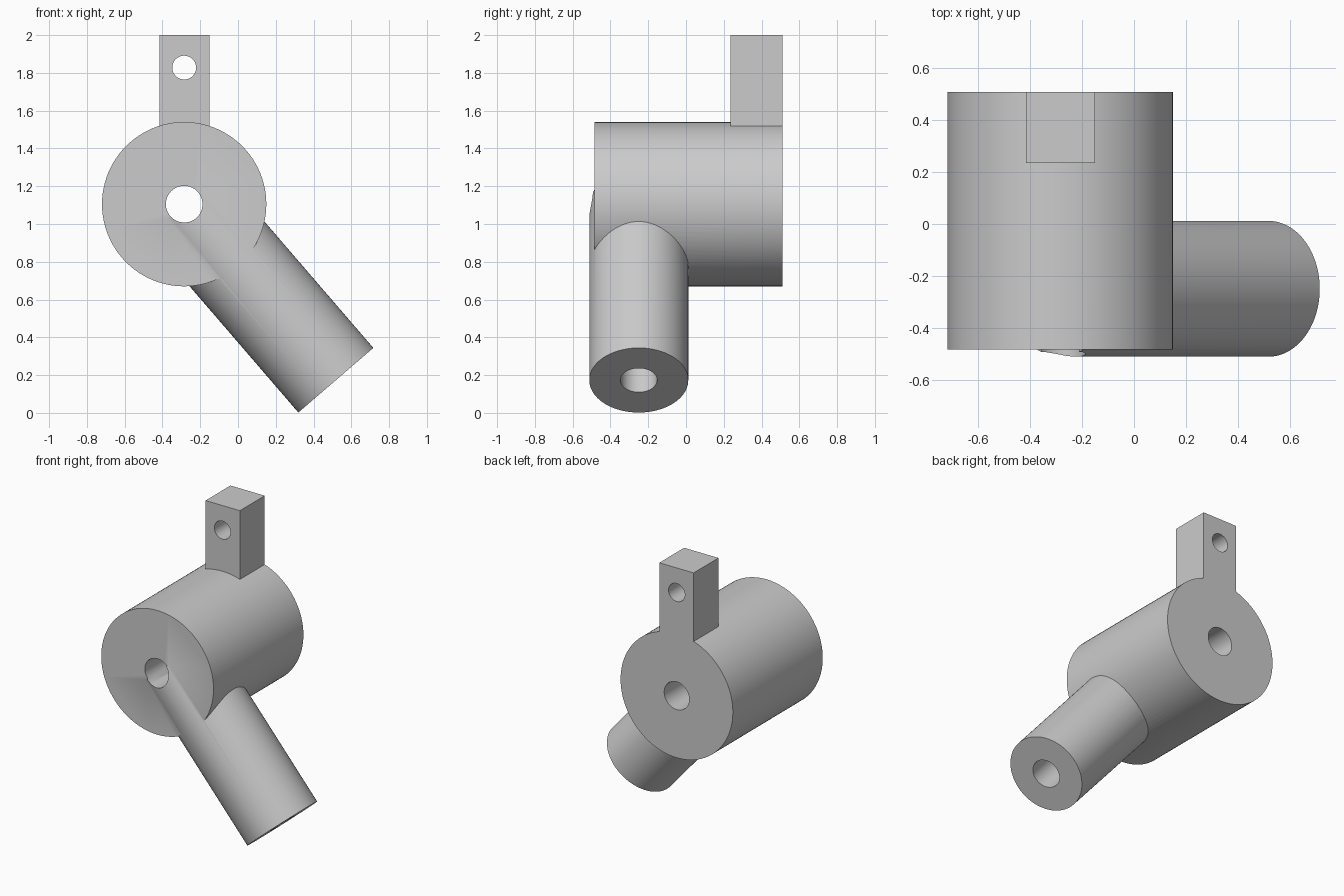
import bpy
from math import radians
from mathutils import Vector

cube = bpy.data.objects.get("Cube")
if cube:
    bpy.data.objects.remove(cube, do_unlink=True)

GREY = (0.6, 0.6, 0.6, 1)
metal = bpy.data.materials.new("light_grey")
metal.use_nodes = True
metal.diffuse_color = GREY
metal.node_tree.nodes["Principled BSDF"].inputs["Base Color"].default_value = GREY


def rod(name, start, end, radius):
    """Cylinder running from start to end."""
    a, b = Vector(start), Vector(end)
    bpy.ops.mesh.primitive_cylinder_add(vertices=96, radius=radius, depth=(b - a).length,
                                        location=(a + b) / 2,
                                        rotation=(b - a).to_track_quat('Z', 'Y').to_euler())
    obj = bpy.context.object
    obj.name = name
    obj.data.materials.append(metal)
    return obj


def combine(body, other, operation):
    """Apply a boolean and discard the helper."""
    mod = body.modifiers.new(operation.lower(), 'BOOLEAN')
    mod.operation, mod.solver, mod.object = operation, 'EXACT', other
    bpy.ops.object.select_all(action='DESELECT')
    bpy.context.view_layer.objects.active = body
    body.select_set(True)
    bpy.ops.object.modifier_apply(modifier=mod.name)
    bpy.data.objects.remove(other, do_unlink=True)


HUB_X, HUB_Z = -0.285, 1.105
FRONT, BACK = -0.485, 0.51
ARM_Y = -0.25
BORE = 0.097
hub_centre = Vector((HUB_X, ARM_Y, HUB_Z))
arm_end = Vector((0.518, ARM_Y, 0.173))
arm_dir = (arm_end - hub_centre).normalized()

# Hub: thick horizontal cylinder
body = rod("pivot_bracket", (HUB_X, FRONT, HUB_Z), (HUB_X, BACK, HUB_Z), 0.435)

# Arm: slanted cylinder growing from the hub axis
combine(body, rod("arm", hub_centre, arm_end, 0.262), 'UNION')

# Lug: square post on the rear top of the hub
bpy.ops.mesh.primitive_cube_add(size=1, location=(HUB_X + 0.002, 0.3725, 1.7))
lug = bpy.context.object
lug.name = "lug"
lug.scale = (0.266, 0.275, 0.6)
lug.data.materials.append(metal)
combine(body, lug, 'UNION')

# Bores through hub, arm and lug
combine(body, rod("hub_bore", (HUB_X, -1, HUB_Z), (HUB_X, 1, HUB_Z), BORE), 'DIFFERENCE')
combine(body, rod("arm_bore", hub_centre, arm_end + arm_dir * 0.2, BORE), 'DIFFERENCE')
combine(body, rod("lug_hole", (HUB_X, 0, 1.828), (HUB_X, 1, 1.828), 0.063), 'DIFFERENCE')

bpy.ops.object.shade_smooth_by_angle(angle=radians(30))
